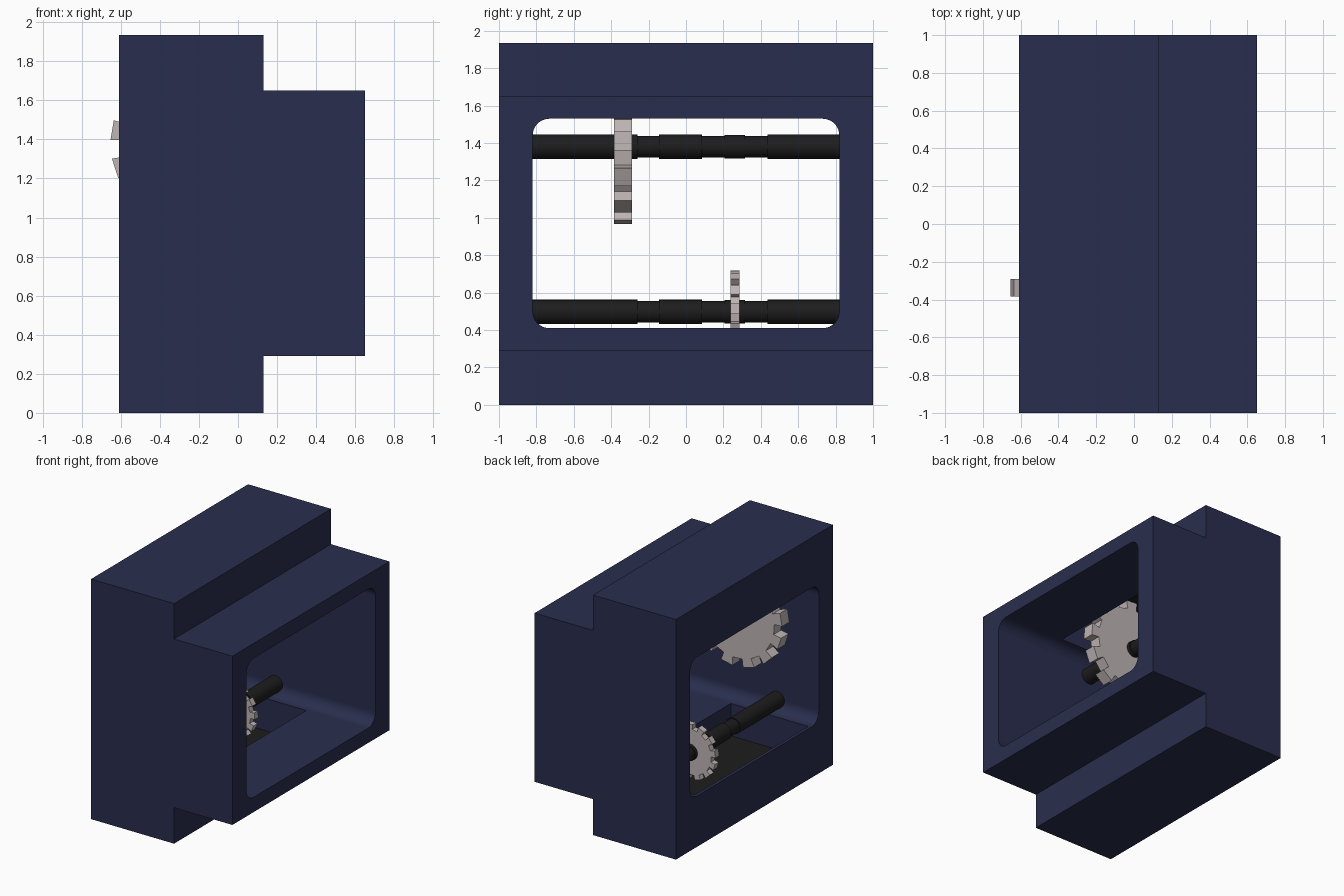
import bpy, bmesh, math
from mathutils import Vector

if "Cube" in bpy.data.objects:
    bpy.data.objects.remove(bpy.data.objects["Cube"])


def material(name, rgb):
    m = bpy.data.materials.new(name)
    m.diffuse_color = (*rgb, 1)
    m.use_nodes = True
    m.node_tree.nodes["Principled BSDF"].inputs["Base Color"].default_value = m.diffuse_color
    return m


NAVY = material("navy", (0.022, 0.027, 0.075))
BLACK = material("black", (0.012, 0.012, 0.012))
STEEL = material("steel", (0.52, 0.46, 0.46))


def prism(name, pts, direction, mat):
    """Extrude a closed outline of 3D points along a direction."""
    bm = bmesh.new()
    face = bm.faces.new([bm.verts.new(p) for p in pts])
    ext = bmesh.ops.extrude_face_region(bm, geom=[face])
    verts = [g for g in ext["geom"] if isinstance(g, bmesh.types.BMVert)]
    bmesh.ops.translate(bm, verts=verts, vec=Vector(direction))
    bmesh.ops.recalc_face_normals(bm, faces=bm.faces)
    me = bpy.data.meshes.new(name)
    bm.to_mesh(me)
    bm.free()
    ob = bpy.data.objects.new(name, me)
    bpy.context.collection.objects.link(ob)
    me.materials.append(mat)
    return ob


def box(name, x0, x1, y0, y1, z0, z1, mat):
    return prism(name, [(x0, y0, z0), (x1, y0, z0), (x1, y1, z0), (x0, y1, z0)],
                 (0, 0, z1 - z0), mat)


def cut(target, cutter):
    cutter.hide_render = True
    mod = target.modifiers.new("cut", "BOOLEAN")
    mod.operation = "DIFFERENCE"
    mod.solver = "EXACT"
    mod.object = cutter
    bpy.context.view_layer.objects.active = target
    bpy.ops.object.modifier_apply(modifier=mod.name)
    bpy.data.objects.remove(cutter)


# Stepped housing
outline = [(-0.61, 0), (0.13, 0), (0.13, 0.29), (0.65, 0.29),
           (0.65, 1.65), (0.13, 1.65), (0.13, 1.935), (-0.61, 1.935)]
housing = prism("housing", [(x, -1, z) for x, z in outline], (0, 2, 0), NAVY)

# Rounded window right through the housing
W, Z0, Z1, R = 0.82, 0.41, 1.53, 0.09
window = []
for cy, cz, start in ((W - R, Z1 - R, 0), (R - W, Z1 - R, 90),
                      (R - W, Z0 + R, 180), (W - R, Z0 + R, 270)):
    for i in range(9):
        a = math.radians(start + i * 90 / 8)
        window.append((-1, cy + R * math.cos(a), cz + R * math.sin(a)))
cut(housing, prism("window_cutter", window, (2, 0, 0), NAVY))

# Taller gear pocket inside the deep part, with dark floor and ceiling
PX0, PX1, PY = -0.585, 0.105, 0.72
cut(housing, box("pocket_cutter", PX0, PX1, -PY, PY, 0.14, 1.805, NAVY))
box("pocket_floor", PX0, PX1, -PY, PY, 0.13, 0.15, BLACK)
box("pocket_ceiling", PX0, PX1, -PY, PY, 1.795, 1.815, BLACK)


AXIS_X = -0.24


def shaft(name, z):
    """Stepped shaft turned around the y axis."""
    steps = [(-0.85, 0.065), (-0.26, 0.057), (-0.145, 0.065), (0.085, 0.057),
             (0.205, 0.063), (0.315, 0.057), (0.435, 0.065), (0.85, None)]
    n = 32
    bm = bmesh.new()
    rings = []
    for i, (y0, r) in enumerate(steps[:-1]):
        for y in (y0, steps[i + 1][0]):
            rings.append([bm.verts.new((AXIS_X + r * math.cos(2 * math.pi * k / n), y,
                                        z + r * math.sin(2 * math.pi * k / n)))
                          for k in range(n)])
    for a, b in zip(rings, rings[1:]):
        for k in range(n):
            bm.faces.new((a[k], a[(k + 1) % n], b[(k + 1) % n], b[k]))
    bm.faces.new(rings[0])
    bm.faces.new(rings[-1])
    bmesh.ops.recalc_face_normals(bm, faces=bm.faces)
    me = bpy.data.meshes.new(name)
    bm.to_mesh(me)
    bm.free()
    ob = bpy.data.objects.new(name, me)
    bpy.context.collection.objects.link(ob)
    me.materials.append(BLACK)
    bpy.ops.object.select_all(action="DESELECT")
    ob.select_set(True)
    bpy.context.view_layer.objects.active = ob
    bpy.ops.object.shade_smooth_by_angle(angle=math.radians(35))


def gear(name, z, y0, y1, tip, root, teeth=13):
    """Flat spur gear with square teeth."""
    step = 360 / teeth
    pts = []
    for i in range(teeth):
        mid = 170.5 + i * step
        for off, r in ((-0.25, root), (-0.26, tip), (0.26, tip), (0.25, root)):
            a = math.radians(mid + off * step)
            pts.append((AXIS_X + r * math.cos(a), y0, z + r * math.sin(a)))
    prism(name, pts, (0, y1 - y0, 0), STEEL)


# Shafts and their gears
shaft("upper_shaft", 1.38)
shaft("lower_shaft", 0.497)
gear("large_gear", 1.38, -0.385, -0.29, 0.413, 0.345)
gear("small_gear", 0.497, 0.237, 0.285, 0.223, 0.185)
